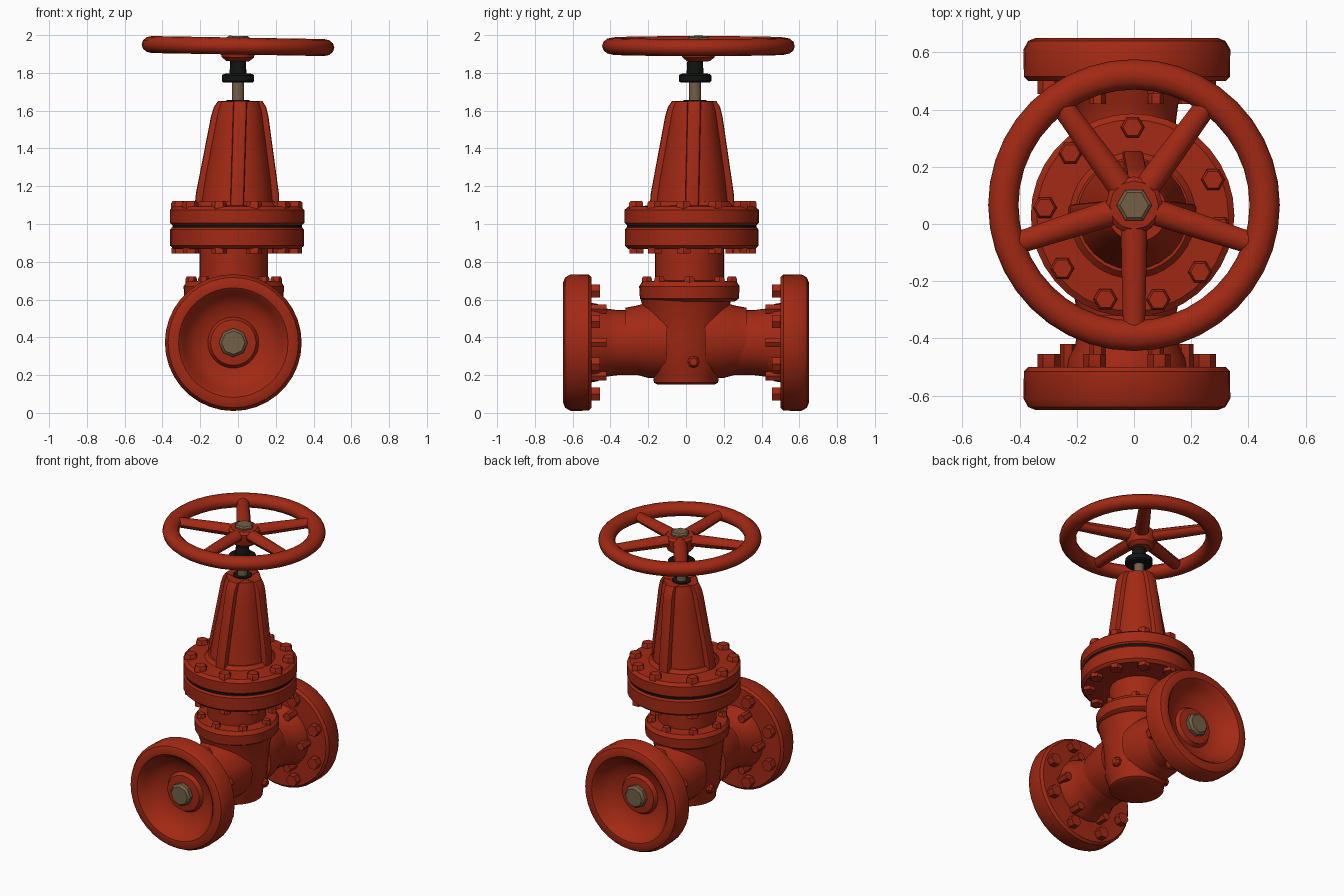
import bpy, bmesh, math
from mathutils import Matrix, Vector

if "Cube" in bpy.data.objects:
    bpy.data.objects.remove(bpy.data.objects["Cube"])


def material(name, rgb):
    m = bpy.data.materials.new(name)
    m.diffuse_color = (*rgb, 1)
    m.use_nodes = True
    m.node_tree.nodes["Principled BSDF"].inputs["Base Color"].default_value = m.diffuse_color
    return m


RED = material("valve red", (0.36, 0.022, 0.007))
TAN = material("dull brass", (0.17, 0.115, 0.062))
BLACK = material("black rubber", (0.006, 0.007, 0.006))


def finish(name, bm, mat, matrix=Matrix(), angle=35):
    bmesh.ops.recalc_face_normals(bm, faces=bm.faces)
    mesh = bpy.data.meshes.new(name)
    bm.to_mesh(mesh)
    bm.free()
    mesh.transform(matrix)
    mesh.materials.append(mat)
    ob = bpy.data.objects.new(name, mesh)
    bpy.context.collection.objects.link(ob)
    bpy.ops.object.select_all(action='DESELECT')
    ob.select_set(True)
    bpy.context.view_layer.objects.active = ob
    bpy.ops.object.shade_smooth_by_angle(angle=math.radians(angle))
    return ob


def lathe(name, profile, mat, matrix=Matrix(), sides=36):
    """Revolve (radius, height) points around local z and cap both ends."""
    bm = bmesh.new()
    rings = []
    for r, h in profile:
        rings.append([bm.verts.new((r * math.cos(2 * math.pi * i / sides),
                                    r * math.sin(2 * math.pi * i / sides), h))
                      for i in range(sides)])
    for a, b in zip(rings, rings[1:]):
        for i in range(sides):
            j = (i + 1) % sides
            bm.faces.new((a[i], a[j], b[j], b[i]))
    bm.faces.new(rings[0])
    bm.faces.new(rings[-1])
    return finish(name, bm, mat, matrix)


def at(x, y, z):
    return Matrix.Translation((x, y, z))


def bolts(name, base, angles, circle, size, low, high):
    """Hexagonal heads with a small chamfer, set around a bolt circle."""
    c = size * 0.8
    for a in angles:
        t = math.radians(a)
        lathe(name, [(size, low), (size, high - 0.012), (c, high)], RED,
              base @ at(circle * math.cos(t), circle * math.sin(t), 0), 6)


# Valve body: upright barrel with round foot
body = at(-0.02, 0.0, 0)
lathe("valve_body", [(0.15, 0.15), (0.17, 0.16), (0.175, 0.2), (0.195, 0.25),
                     (0.205, 0.4), (0.22, 0.53), (0.24, 0.6)], RED, body)

# Collar and neck
neck = at(-0.022, 0.018, 0)
lathe("neck_collar", [(0.24, 0.59), (0.262, 0.605), (0.266, 0.67),
                      (0.25, 0.695), (0.18, 0.70)], RED, neck)
lathe("neck", [(0.182, 0.68), (0.182, 0.88)], RED, neck)
bolts("collar_bolt", neck, range(0, 360, 45), 0.225, 0.03, 0.67, 0.722)

# Pipe ends with dished flanges, front and back
pipe_profile = [(0.172, 0), (0.172, 0.36), (0.18, 0.42), (0.205, 0.47),
                (0.21, 0.5), (0.345, 0.5), (0.36, 0.515), (0.362, 0.61),
                (0.345, 0.64), (0.32, 0.65), (0.29, 0.648), (0.275, 0.635),
                (0.255, 0.60), (0.20, 0.55), (0.135, 0.535), (0.12, 0.56),
                (0.08, 0.565)]
for side, turn in (("front", 90), ("back", -90)):
    m = at(-0.025, 0, 0.372) @ Matrix.Rotation(math.radians(turn), 4, 'X')
    lathe(side + "_pipe", pipe_profile, RED, m)
    lathe(side + "_pipe_plug", [(0.076, 0.55), (0.076, 0.59), (0.062, 0.605)],
          TAN, m, 8)
    bolts(side + "_flange_nut", m, [22.5 + 45 * i for i in range(8)],
          0.295, 0.04, 0.455, 0.52)
    bolts(side + "_hub_nut", m, range(0, 360, 60), 0.205, 0.028, 0.42, 0.51)

# Flared blends where the pipe meets the barrel
for side, turn in (("front", 90), ("back", -90)):
    m = at(-0.025, 0, 0.385) @ Matrix.Rotation(math.radians(turn), 4, 'X')
    lathe(side + "_pipe_blend", [(0.205, 0.1), (0.2, 0.2), (0.183, 0.26),
                                 (0.172, 0.32)], RED, m)

# Small drain bosses on the barrel sides
for s in (-1, 1):
    m = at(-0.02, 0.04, 0.27) @ Matrix.Rotation(s * math.pi / 2, 4, 'Y')
    lathe("drain_boss", [(0.032, 0.15), (0.032, 0.2), (0.02, 0.215)], RED, m, 8)

# Bonnet: two bolted flanges with a gasket between
bonnet = at(-0.005, 0.03, 0)
lathe("lower_bonnet_flange", [(0.335, 0.868), (0.354, 0.885), (0.354, 0.97),
                              (0.345, 0.982)], RED, bonnet)
lathe("gasket", [(0.343, 0.98), (0.343, 0.998)], BLACK, bonnet)
lathe("upper_bonnet_flange", [(0.345, 0.996), (0.356, 1.006), (0.356, 1.075),
                              (0.335, 1.092), (0.22, 1.098), (0.2, 1.12)],
      RED, bonnet)
ring = (90, 57, 24, -8, -40, -73, -108, -143, 175, 135)
bolts("bonnet_bolt", bonnet, ring, 0.308, 0.042, 1.07, 1.122)
bolts("bonnet_nut", bonnet, ring, 0.305, 0.042, 0.845, 0.885)

# Yoke: tapered core with four ribs, leaning slightly toward the wheel
lean = at(-0.005, 0.032, 0) @ Matrix(((1, 0, 0.03, -0.033), (0, 1, 0.02, -0.022),
                                      (0, 0, 1, 0), (0, 0, 0, 1)))
lathe("yoke_core", [(0.2, 1.08), (0.19, 1.13), (0.175, 1.25), (0.135, 1.5),
                    (0.12, 1.6), (0.105, 1.648)], RED, lean, 24)
rib_outline = [(0.0, 1.08), (0.225, 1.08), (0.22, 1.16), (0.152, 1.57),
               (0.138, 1.62), (0.118, 1.65), (0.0, 1.65)]
for k in range(4):
    bm = bmesh.new()
    f = bm.faces.new([bm.verts.new((r, -0.036, z)) for r, z in rib_outline])
    grown = bmesh.ops.extrude_face_region(bm, geom=[f])
    bmesh.ops.translate(bm, vec=(0, 0.072, 0),
                        verts=[g for g in grown["geom"]
                               if isinstance(g, bmesh.types.BMVert)])
    bmesh.ops.bevel(bm, geom=[e for e in bm.edges
                              if all(v.co.x > 0.05 for v in e.verts)
                              and abs(e.verts[0].co.y - e.verts[1].co.y) < 0.01],
                    offset=0.012, segments=2, affect='EDGES', profile=0.5)
    finish("yoke_rib", bm, RED, lean @ Matrix.Rotation(k * math.pi / 2, 4, 'Z'))

# Stem, seal and stop collar
stem = at(0.0, 0.048, 0)
lathe("stem_seal", [(0.06, 1.64), (0.06, 1.656)], BLACK, stem, 16)
lathe("stem", [(0.032, 1.6), (0.032, 1.8)], TAN, stem, 16)
lathe("stop_collar", [(0.075, 1.748), (0.086, 1.756), (0.086, 1.787),
                      (0.075, 1.795), (0.045, 1.797), (0.04, 1.88)],
      BLACK, stem, 16)

# Handwheel, tilted slightly
wheel = at(0, 0.066, 1.942) @ Matrix.Rotation(math.radians(1.0), 4, 'Y')
bm = bmesh.new()
major, minor, n, k = 0.457, 0.053, 40, 12
loops = []
for i in range(n):
    a = 2 * math.pi * i / n
    loops.append([bm.verts.new((
        (major + minor * math.cos(2 * math.pi * j / k)) * math.cos(a),
        (major + minor * math.cos(2 * math.pi * j / k)) * math.sin(a),
        0.045 * math.sin(2 * math.pi * j / k))) for j in range(k)])
for i in range(n):
    p, q = loops[i], loops[(i + 1) % n]
    for j in range(k):
        bm.faces.new((p[j], q[j], q[(j + 1) % k], p[(j + 1) % k]))
finish("wheel_rim", bm, RED, wheel, 60)

for i in range(5):
    m = (wheel @ Matrix.Rotation(math.radians(-90 + 72 * i), 4, 'Z')
         @ Matrix.Rotation(math.pi / 2, 4, 'Y') @ Matrix.Diagonal((0.8, 1, 1, 1)))
    lathe("wheel_spoke", [(0.046, 0.03), (0.044, 0.2), (0.038, 0.44)], RED, m, 12)

# Wheel hub and its nut
lathe("wheel_hub", [(0.06, -0.08), (0.085, -0.06), (0.1, 0.0), (0.1, 0.02),
                    (0.085, 0.035)], RED, wheel, 12)
lathe("hub_nut", [(0.062, 0.02), (0.062, 0.045), (0.05, 0.054)], TAN, wheel, 6)
